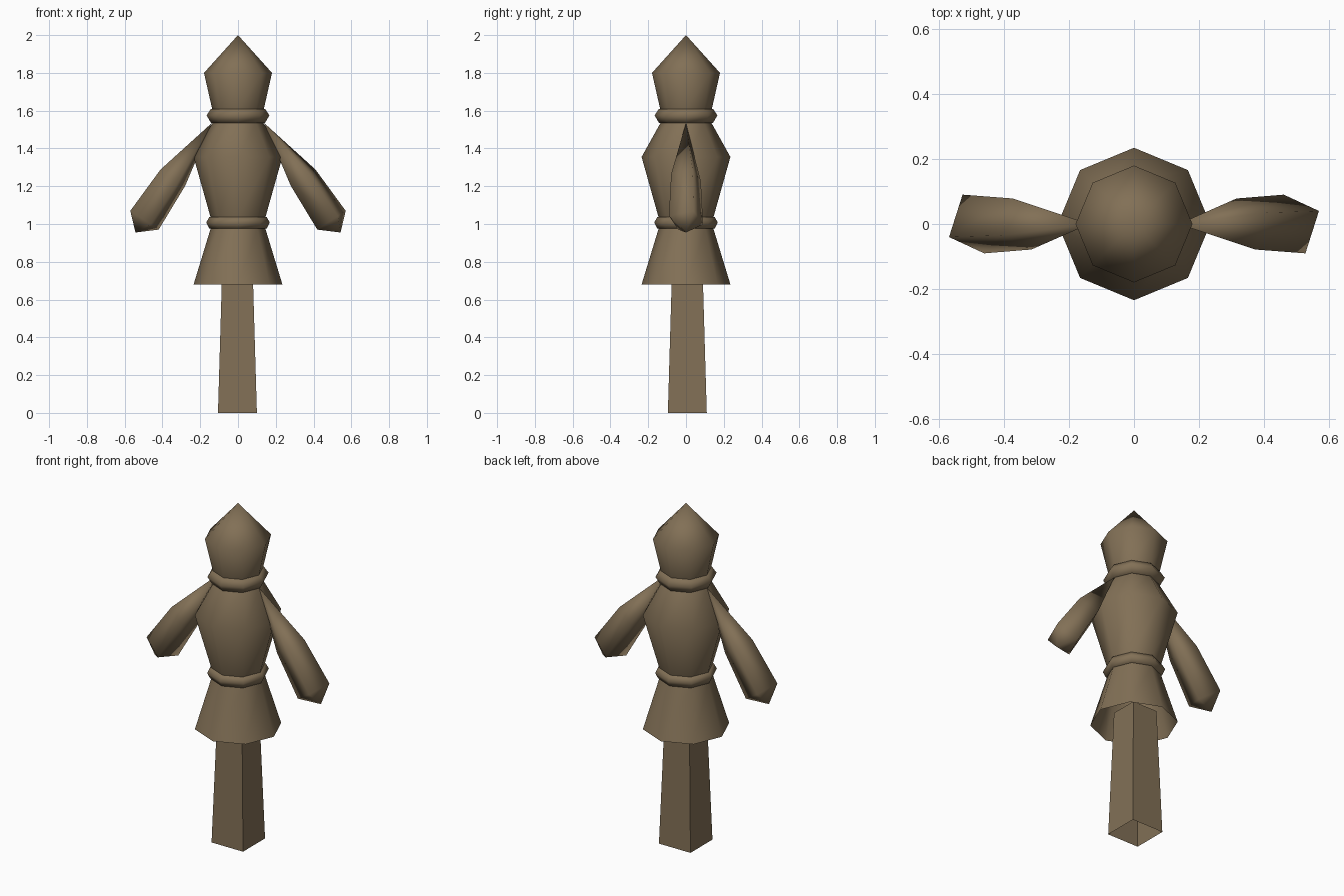
import bpy, bmesh
from math import sin, cos, pi, radians
from mathutils import Vector

if "Cube" in bpy.data.objects:
    bpy.data.objects.remove(bpy.data.objects["Cube"])

mat = bpy.data.materials.new("weathered_brown")
mat.diffuse_color = (0.223, 0.162, 0.093, 1)
mat.use_nodes = True
mat.node_tree.nodes["Principled BSDF"].inputs["Base Color"].default_value = mat.diffuse_color


def loft(name, rings, smooth=True):
    """Skin a list of rings; a ring with a single point is a tip."""
    bm = bmesh.new()
    vs = [[bm.verts.new(p) for p in ring] for ring in rings]
    for a, b in zip(vs, vs[1:]):
        n = max(len(a), len(b))
        for i in range(n):
            j = (i + 1) % n
            if len(a) == 1:
                bm.faces.new((a[0], b[j], b[i]))
            elif len(b) == 1:
                bm.faces.new((a[i], a[j], b[0]))
            else:
                bm.faces.new((a[i], a[j], b[j], b[i]))
    bmesh.ops.recalc_face_normals(bm, faces=bm.faces)
    for f in bm.faces:
        f.smooth = smooth
    me = bpy.data.meshes.new(name)
    bm.to_mesh(me)
    bm.free()
    me.materials.append(mat)
    ob = bpy.data.objects.new(name, me)
    bpy.context.collection.objects.link(ob)
    return ob


def turned(name, profile, sides=8):
    """Lathe a (radius, height) profile, listed bottom to top."""
    rings = []
    for r, z in profile:
        if r == 0:
            rings.append([(0, 0, z)])
        else:
            rings.append([(r * cos(2 * pi * i / sides), r * sin(2 * pi * i / sides), z)
                          for i in range(sides)])
    return loft(name, rings)


# Eight-sided body parts
turned("skirt", [(0.235, 0.68), (0.145, 0.975)])
turned("belt", [(0.14, 0.975), (0.152, 0.975), (0.168, 1.008), (0.152, 1.037), (0.14, 1.037)])
turned("torso", [(0.145, 1.035), (0.235, 1.355), (0.135, 1.535)])
turned("collar", [(0.13, 1.535), (0.143, 1.535), (0.166, 1.575), (0.143, 1.61), (0.13, 1.61)])
turned("head", [(0.137, 1.61), (0.18, 1.80), (0, 2.0)])

# Square tapered post, open at the foot
loft("post", [[(-0.003 + sx * h, 0.007 + sy * h, z)
               for sx, sy in ((-1, -1), (1, -1), (1, 1), (-1, 1))]
              for h, z in ((0.103, 0), (0.081, 0.75))], smooth=False)

# Four-sided arms, the left one turned half round from the right
U, V = Vector((0.83, 0, 0.55)), Vector((0, 1, 0))


def arm_ring(x, z, r):
    return [Vector((x, 0, z)) + r * (cos(a) * U + sin(a) * V)
            for a in (radians(24 + 90 * i) for i in range(4))]


for name, turn in (("right_arm", 0), ("left_arm", pi)):
    arm = loft(name, [[(0.138, 0, 1.535)],
                      arm_ring(0.345, 1.245, 0.086),
                      arm_ring(0.495, 1.02, 0.099),
                      [(0.543, 0, 0.955)]])
    arm.rotation_euler.z = turn
